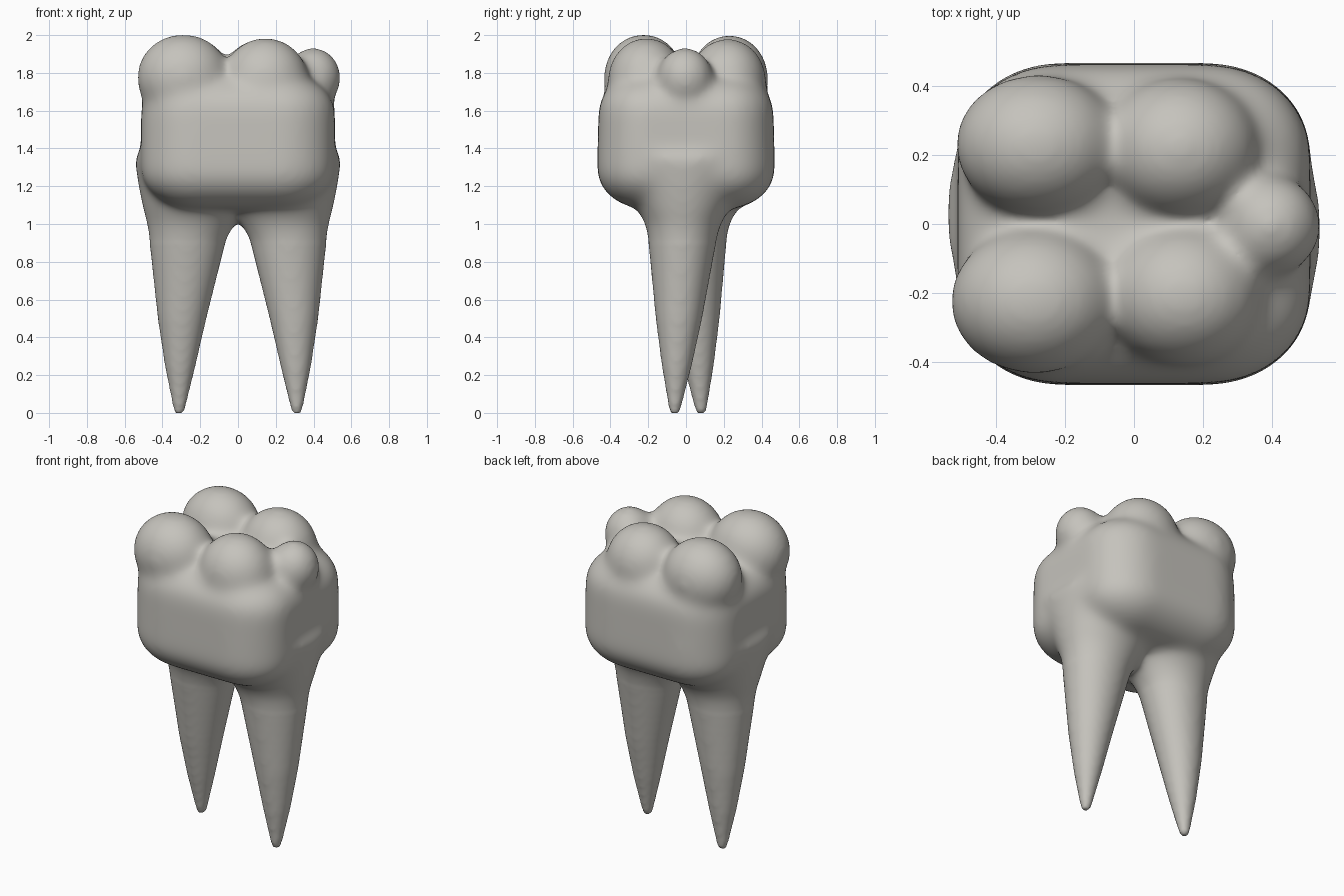
import bpy, bmesh, math
from mathutils import Matrix

cube = bpy.data.objects.get("Cube")
if cube:
    bpy.data.objects.remove(cube, do_unlink=True)

enamel = bpy.data.materials.new("warm grey enamel")
enamel.use_nodes = True
colour = (0.56, 0.545, 0.505, 1)
enamel.diffuse_color = colour
enamel.node_tree.nodes["Principled BSDF"].inputs["Base Color"].default_value = colour

bm = bmesh.new()


def ellipsoid(centre, radii):
    m = Matrix.Translation(centre) @ Matrix.Diagonal((*radii, 1))
    return bmesh.ops.create_uvsphere(bm, u_segments=48, v_segments=24,
                                     radius=1, matrix=m)["verts"]


def loft(rings, n=48):
    """Closed skin through rings of (x, y, z, x radius, y radius, tilt)."""
    loops = []
    for x, y, z, rx, ry, tilt in rings:
        loop = []
        for i in range(n):
            a = 2 * math.pi * i / n
            c, s = math.cos(a), math.sin(a)
            loop.append(bm.verts.new((x + rx * c, y + ry * s, z + tilt * c)))
        loops.append(loop)
    for lo, hi in zip(loops, loops[1:]):
        for i in range(n):
            j = (i + 1) % n
            bm.faces.new((lo[i], lo[j], hi[j], hi[i]))
    bm.faces.new(loops[0][::-1])
    bm.faces.new(loops[-1])


# Crown body: hull of eight corner ellipsoids, slightly narrower at the top
corners = []
for sx in (-1, 1):
    for sy in (-1, 1):
        for z, y in ((1.29, 0.21), (1.59, 0.203)):
            corners += ellipsoid((sx * 0.215, sy * y, z), (0.298, 0.26, 0.21))
hull = bmesh.ops.convex_hull(bm, input=corners)
inner = [v for v in hull["geom_interior"] if isinstance(v, bmesh.types.BMVert)]
bmesh.ops.delete(bm, geom=inner, context="VERTS")
# drop the sphere faces that the hull left behind inside
kept = {f for f in hull["geom"] if isinstance(f, bmesh.types.BMFace) and f.is_valid}
bmesh.ops.delete(bm, geom=[f for f in bm.faces if f not in kept], context="FACES")

# Chewing cusps: four large, one small
ellipsoid((-0.29, -0.225, 1.775), (0.248, 0.213, 0.233))
ellipsoid((-0.28, 0.23, 1.775), (0.243, 0.207, 0.228))
ellipsoid((0.145, -0.21, 1.755), (0.232, 0.207, 0.234))
ellipsoid((0.135, 0.22, 1.755), (0.232, 0.207, 0.229))
ellipsoid((0.398, -0.005, 1.775), (0.15, 0.15, 0.163))

# Two tapering roots that flare into the crown sides
for side, tip_y, top_y in ((1, -0.06, -0.015), (-1, 0.08, 0.03)):
    rings = []
    for x, z, rx, ry, tilt in ((0.311, -0.003, 0.02, 0.02, 0),
                               (0.311, 0.02, 0.031, 0.031, 0),
                               (0.306, 0.25, 0.082, 0.08, 0),
                               (0.296, 0.5, 0.13, 0.124, 0),
                               (0.266, 0.92, 0.206, 0.183, 0),
                               (0.248, 1.0, 0.234, 0.2, 0),
                               (0.238, 1.06, 0.262, 0.235, 0),
                               (0.25, 1.2, 0.278, 0.3, 0),
                               (0.25, 1.4, 0.301, 0.44, -0.035)):
        t = min(z, 1)
        rings.append((side * x, tip_y + (top_y - tip_y) * t, z, rx, ry, side * tilt))
    loft(rings)

bmesh.ops.recalc_face_normals(bm, faces=bm.faces)
mesh = bpy.data.meshes.new("molar")
bm.to_mesh(mesh)
bm.free()
molar = bpy.data.objects.new("molar", mesh)
bpy.context.collection.objects.link(molar)

# Fuse the parts into one skin
remesh = molar.modifiers.new("fuse", "REMESH")
remesh.mode = "VOXEL"
remesh.voxel_size = 0.015
graph = bpy.context.evaluated_depsgraph_get()
fused = bpy.data.meshes.new_from_object(molar.evaluated_get(graph))
molar.modifiers.clear()

# Soften the joints, more strongly towards the crown than the root tips
bm = bmesh.new()
bm.from_mesh(fused)
for i in range(36):
    soft = [v for v in bm.verts if v.co.z > min(i * 0.06 - 0.1, 0.9)]
    bmesh.ops.smooth_vert(bm, verts=soft, factor=0.5, use_axis_x=True,
                          use_axis_y=True, use_axis_z=True)
for f in bm.faces:
    f.smooth = True
bm.to_mesh(fused)
bm.free()
fused.materials.clear()
fused.materials.append(enamel)
molar.data = fused
fused.name = "molar"
